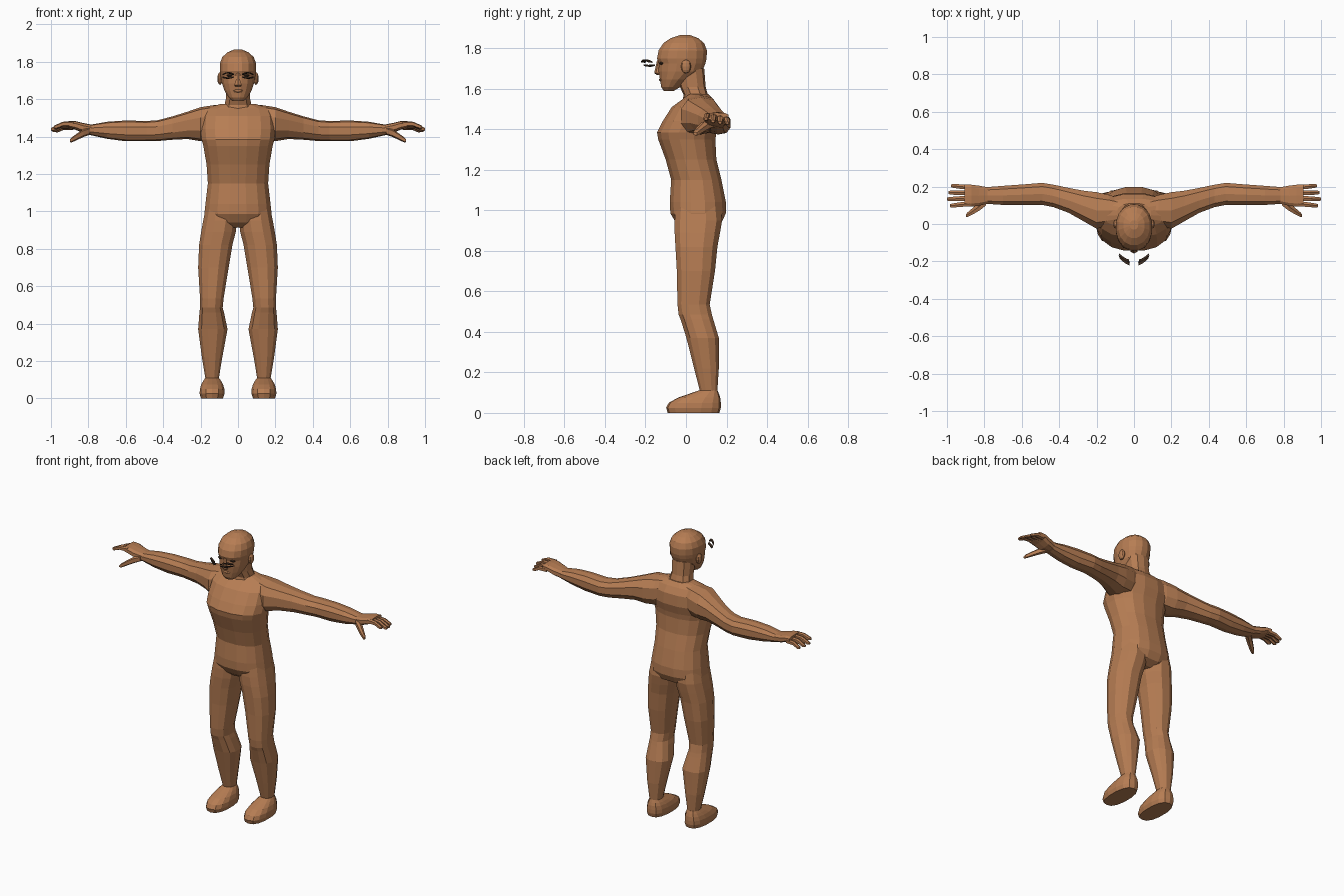
import bpy, bmesh, math

def material(name, rgb):
    m = bpy.data.materials.new(name)
    m.diffuse_color = (*rgb, 1)
    return m

SKIN = material("skin brown", (0.47, 0.205, 0.087))
DARK = material("dark brown", (0.045, 0.025, 0.015))

def finish(name, bm, mat, mirror):
    bmesh.ops.recalc_face_normals(bm, faces=bm.faces)
    me = bpy.data.meshes.new(name)
    bm.to_mesh(me)
    bm.free()
    me.materials.append(mat)
    ob = bpy.data.objects.new(name, me)
    bpy.context.collection.objects.link(ob)
    if mirror:
        ob.modifiers.new("mirror", 'MIRROR').use_mirror_merge = False
    return ob

def loft(name, rings, axis='z', n=12, p=0.85, mat=SKIN, mirror=False):
    """Skin oval rings (t, a0, a1, b0, b1) along an axis; z uses a=x b=y, x uses a=y b=z."""
    bm = bmesh.new()
    loops = []
    for t, a0, a1, b0, b1 in rings:
        loop = []
        for i in range(n):
            w = 2 * math.pi * (i + 0.5) / n
            c, s = math.cos(w), math.sin(w)
            k = math.cos(math.pi / n)   # let the flat sides reach the limits
            c, s = (math.copysign(min(1, abs(v) / k) ** p, v) for v in (c, s))
            a = (a0 + a1) / 2 + c * (a1 - a0) / 2
            b = (b0 + b1) / 2 + s * (b1 - b0) / 2
            loop.append(bm.verts.new((a, b, t) if axis == 'z' else (t, a, b)))
        loops.append(loop)
    for l, m in zip(loops, loops[1:]):
        for i in range(n):
            j = (i + 1) % n
            bm.faces.new((l[i], l[j], m[j], m[i]))
    bm.faces.new(loops[0])
    bm.faces.new(loops[-1])
    return finish(name, bm, mat, mirror)

def upright(rows):
    """Rows (z, half width, front, back) to rings centred on x."""
    return [(z, -w, w, f, b) for z, w, f, b in rows]

def ellipsoid(name, centre, size, mat=SKIN, mirror=False):
    bm = bmesh.new()
    bmesh.ops.create_uvsphere(bm, u_segments=10, v_segments=6, radius=1)
    for v in bm.verts:
        v.co = [c + q * s for c, q, s in zip(centre, v.co, size)]
    return finish(name, bm, mat, mirror)

# Torso, from crotch to shoulder line
loft("torso", upright([
    (0.915, 0.11, -0.02, 0.13), (0.94, 0.17, -0.05, 0.175),
    (0.985, 0.18, -0.077, 0.197), (1.04, 0.174, -0.08, 0.197),
    (1.15, 0.161, -0.073, 0.175), (1.25, 0.168, -0.10, 0.15),
    (1.35, 0.185, -0.137, 0.145), (1.385, 0.195, -0.143, 0.15),
    (1.44, 0.20, -0.115, 0.165), (1.51, 0.195, -0.07, 0.16),
    (1.55, 0.18, -0.015, 0.135), (1.575, 0.09, 0.01, 0.11)]), n=16)

# Neck
loft("neck", upright([
    (1.52, 0.09, -0.02, 0.13), (1.57, 0.072, -0.012, 0.108),
    (1.61, 0.063, -0.03, 0.097), (1.70, 0.066, -0.05, 0.09)]), n=10)

# Head with tapering jaw
loft("head", upright([
    (1.59, 0.03, -0.11, -0.06), (1.608, 0.05, -0.122, -0.03),
    (1.645, 0.072, -0.128, 0.02), (1.685, 0.086, -0.135, 0.08),
    (1.725, 0.093, -0.134, 0.096), (1.75, 0.097, -0.143, 0.102),
    (1.79, 0.097, -0.135, 0.103), (1.825, 0.084, -0.112, 0.09),
    (1.85, 0.057, -0.075, 0.06), (1.865, 0.022, -0.03, 0.02)]), n=16, p=0.95)

# Face
loft("nose", upright([
    (1.667, 0.014, -0.142, -0.11), (1.677, 0.02, -0.157, -0.11),
    (1.70, 0.012, -0.152, -0.11), (1.74, 0.009, -0.143, -0.11)]), n=6)
ellipsoid("lips", (0, -0.124, 1.645), (0.03, 0.009, 0.009))
ellipsoid("ear", (0.096, 0.0, 1.71), (0.015, 0.025, 0.034), mirror=True)
ellipsoid("eye", (0.042, -0.119, 1.726), (0.02, 0.012, 0.008), DARK, True)

# Curved lashes standing in front of the face
def lash(name, z, height, y_off):
    bm = bmesh.new()
    cols = []
    for i in range(6):
        t = i / 5
        x = 0.022 + 0.054 * t
        y = -0.213 + y_off + 0.035 * t ** 1.5
        zz = z + height * math.sin(math.pi * t)
        cols.append([bm.verts.new((x + dx, y + dy, zz + dz)) for dx, dy, dz in
                     ((0, -0.008, 0), (0.006, 0.012, -0.002),
                      (0.006, 0.012, 0.005), (0, -0.008, 0.006))])
    for a, b in zip(cols, cols[1:]):
        for i in range(4):
            j = (i + 1) % 4
            bm.faces.new((a[i], a[j], b[j], b[i]))
    bm.faces.new(cols[0])
    bm.faces.new(cols[-1])
    finish(name, bm, DARK, True)

lash("upper_lash", 1.73, 0.009, 0.0)
lash("lower_lash", 1.715, -0.005, 0.012)

# Arms, from inside the chest to the wrist
loft("arm", [
    (0.06, 0.02, 0.13, 1.42, 1.572), (0.13, -0.01, 0.155, 1.38, 1.568),
    (0.20, -0.025, 0.17, 1.375, 1.557), (0.27, 0.015, 0.178, 1.387, 1.533),
    (0.35, 0.06, 0.193, 1.383, 1.508), (0.43, 0.09, 0.21, 1.376, 1.487),
    (0.49, 0.102, 0.22, 1.375, 1.483), (0.60, 0.102, 0.211, 1.375, 1.486),
    (0.70, 0.102, 0.204, 1.388, 1.479), (0.79, 0.108, 0.197, 1.408, 1.463)],
    axis='x', n=10, mirror=True)

# Hands
loft("palm", [
    (0.78, 0.11, 0.196, 1.41, 1.463), (0.83, 0.097, 0.205, 1.42, 1.473),
    (0.87, 0.093, 0.21, 1.437, 1.483), (0.905, 0.095, 0.21, 1.447, 1.482)],
    axis='x', n=10, p=0.7, mirror=True)
for i, (y0, y1, tip, z) in enumerate([(0.108, 0.098, 0.985, 1.452), (0.138, 0.133, 1.0, 1.44),
                                      (0.167, 0.168, 0.992, 1.434), (0.197, 0.204, 0.978, 1.432)]):
    mid = (0.89 + tip) / 2
    top = 1.468 - 0.006 * i
    loft(f"finger_{i + 1}", [
        (0.88, y0 - 0.014, y0 + 0.014, top - 0.014, top + 0.014),
        (mid, (y0 + y1) / 2 - 0.012, (y0 + y1) / 2 + 0.012, top - 0.015, top + 0.011),
        (tip - 0.012, y1 - 0.011, y1 + 0.011, z - 0.011, z + 0.011),
        (tip, y1 - 0.007, y1 + 0.007, z - 0.008, z + 0.006)],
        axis='x', n=6, mirror=True)
loft("thumb", [
    (0.79, 0.10, 0.15, 1.41, 1.45), (0.825, 0.073, 0.118, 1.398, 1.44),
    (0.86, 0.052, 0.088, 1.382, 1.417), (0.89, 0.038, 0.062, 1.368, 1.395),
    (0.897, 0.038, 0.054, 1.37, 1.386)], axis='x', n=6, mirror=True)

# Legs, from hip to ankle
loft("leg", [
    (0.06, 0.102, 0.175, 0.07, 0.155), (0.11, 0.102, 0.175, 0.068, 0.155),
    (0.22, 0.084, 0.193, 0.04, 0.162), (0.37, 0.056, 0.213, 0.002, 0.162),
    (0.46, 0.075, 0.206, -0.026, 0.135), (0.485, 0.082, 0.203, -0.036, 0.128),
    (0.535, 0.077, 0.203, -0.042, 0.117), (0.70, 0.05, 0.213, -0.045, 0.143),
    (0.82, 0.03, 0.208, -0.052, 0.155), (0.89, 0.012, 0.197, -0.056, 0.168),
    (0.95, 0.004, 0.186, -0.056, 0.178), (1.02, 0.01, 0.172, -0.05, 0.17)],
    n=12, mirror=True)

# Feet
loft("foot", [
    (0.0, 0.08, 0.198, -0.09, 0.165), (0.025, 0.072, 0.205, -0.098, 0.172),
    (0.05, 0.073, 0.204, -0.085, 0.172), (0.075, 0.08, 0.196, -0.04, 0.169),
    (0.093, 0.09, 0.186, 0.012, 0.163), (0.11, 0.102, 0.175, 0.06, 0.156)],
    n=14, mirror=True)
